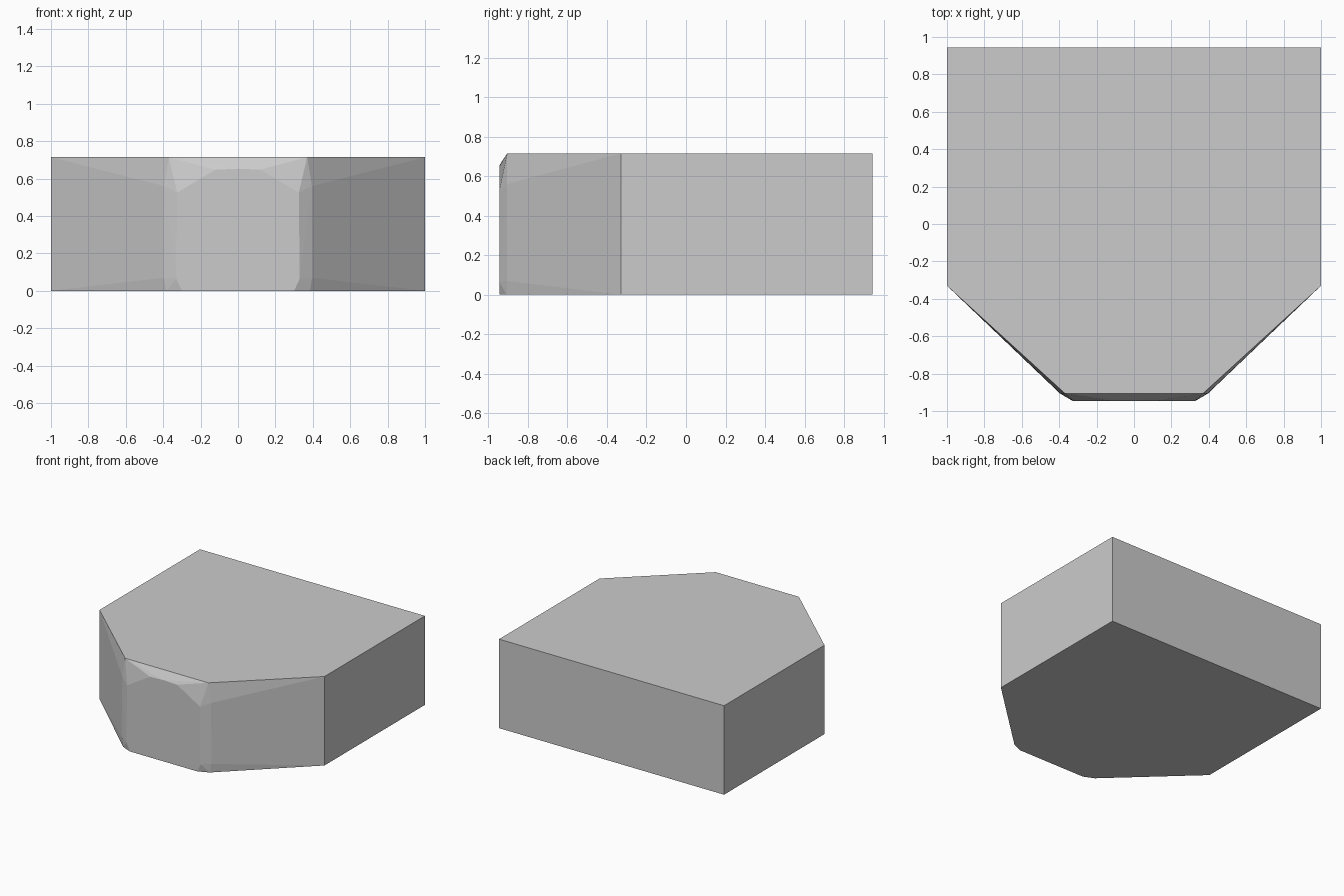
import bpy, bmesh
from math import radians

if "Cube" in bpy.data.objects:
    bpy.data.objects.remove(bpy.data.objects["Cube"])

# Half profile points of the faceted block; mirrored across x
half_points = [
    # straight rear and side corners
    (1, 0.945, 0), (1, 0.945, 0.715), (1, -0.33, 0), (1, -0.33, 0.715),
    # front edge of the top and the rounded diagonal corner
    (0.37, -0.905, 0.715), (0.395, -0.905, 0.56),
    (0.397, -0.905, 0.07), (0.385, -0.908, 0),
    # flat nose outline
    (0.30, -0.945, 0), (0.33, -0.945, 0.065), (0.325, -0.945, 0.525),
    (0.12, -0.945, 0.648), (0, -0.945, 0.653),
]

# Wrap a convex shell around the mirrored points
bm = bmesh.new()
for x, y, z in half_points:
    for side in ((1, -1) if x else (1,)):
        bm.verts.new((side * x, y, z))
bmesh.ops.convex_hull(bm, input=bm.verts[:])
bmesh.ops.dissolve_limit(bm, angle_limit=radians(0.5), verts=bm.verts[:], edges=bm.edges[:])
bmesh.ops.recalc_face_normals(bm, faces=bm.faces[:])

mesh = bpy.data.meshes.new("faceted_block")
bm.to_mesh(mesh)
bm.free()
block = bpy.data.objects.new("faceted_block", mesh)
bpy.context.collection.objects.link(block)
